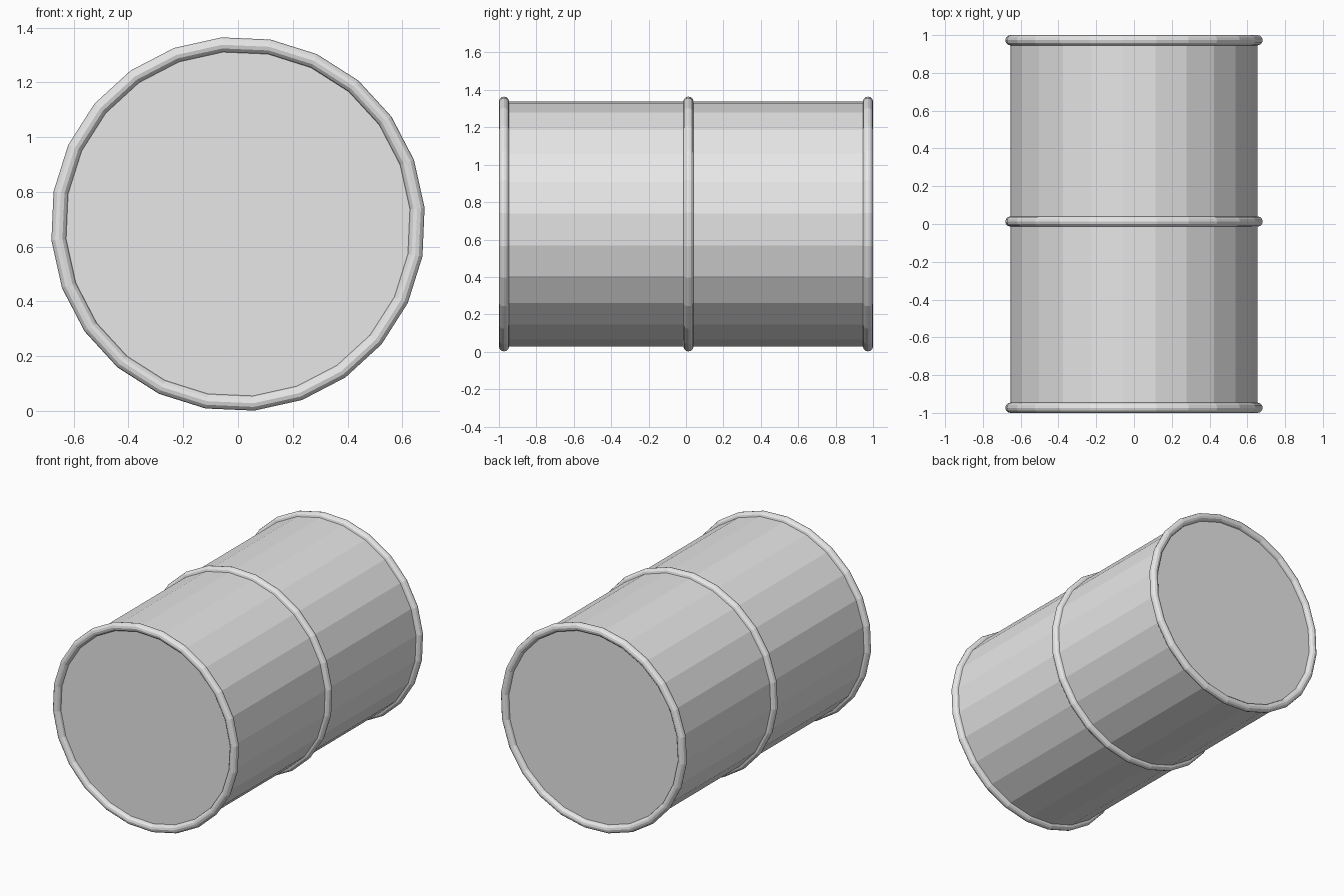
import bpy
from math import pi, radians

cube = bpy.data.objects.get("Cube")
if cube:
    bpy.data.objects.remove(cube, do_unlink=True)

SIDES = 24
RADIUS = 0.657          # drum wall, and centre line of the hoops
TUBE = 0.027            # hoop thickness radius
HALF = 1 - TUBE         # hoop centre at each end
CENTRE_Z = 0.683
LYING = (pi / 2, radians(-5), 0)   # on its side, rolled slightly

steel = bpy.data.materials.new("grey_steel")
steel.use_nodes = True
GREY = (0.8, 0.8, 0.8, 1)
steel.diffuse_color = GREY
for node in steel.node_tree.nodes:
    if node.type == 'BSDF_PRINCIPLED':
        node.inputs["Base Color"].default_value = GREY


def finish(name):
    obj = bpy.context.object
    obj.name = obj.data.name = name
    obj.data.materials.clear()
    obj.data.materials.append(steel)
    bpy.ops.object.shade_flat()


# Faceted drum with flat lids
bpy.ops.mesh.primitive_cylinder_add(
    vertices=SIDES, radius=RADIUS, depth=2 * HALF,
    location=(0, 0, CENTRE_Z), rotation=LYING)
finish("drum_body")

# Round hoops at both ends and around the middle
for name, y in (("front_hoop", -HALF), ("middle_hoop", 0.013), ("back_hoop", HALF)):
    bpy.ops.mesh.primitive_torus_add(
        major_radius=RADIUS, minor_radius=TUBE,
        major_segments=SIDES, minor_segments=12,
        location=(0, y, CENTRE_Z), rotation=LYING)
    finish(name)
